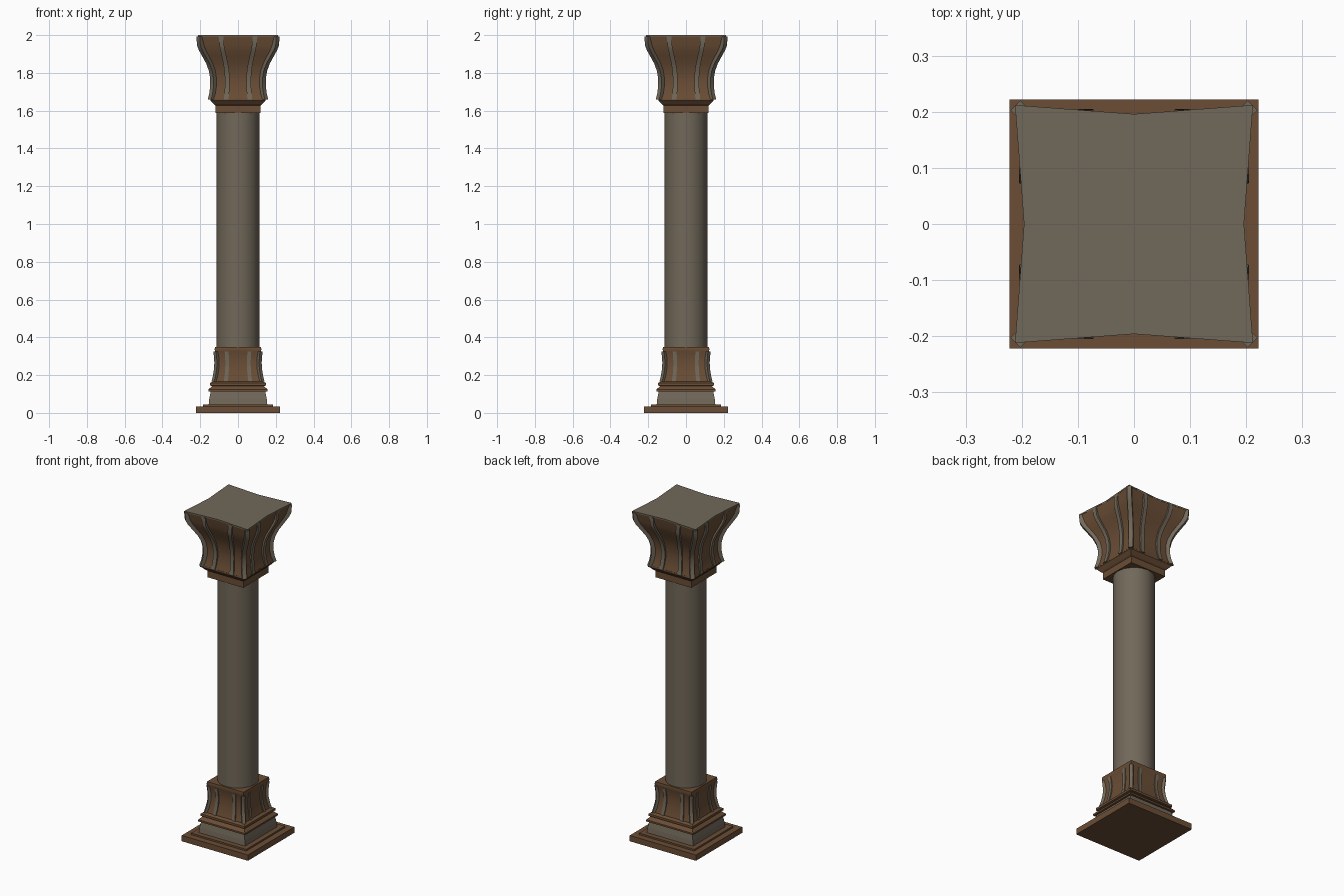
import bpy, bmesh, math
from mathutils import Vector, Matrix

if "Cube" in bpy.data.objects:
    bpy.data.objects.remove(bpy.data.objects["Cube"])


def material(name, rgb):
    m = bpy.data.materials.new(name)
    m.diffuse_color = (*rgb, 1)
    m.use_nodes = True
    m.node_tree.nodes["Principled BSDF"].inputs["Base Color"].default_value = m.diffuse_color
    return m


STONE = material("stone", (0.165, 0.138, 0.10))
BROWN = material("carved_brown", (0.145, 0.075, 0.036))


def finish(bm, name, mat, angle=None):
    bmesh.ops.recalc_face_normals(bm, faces=bm.faces)
    me = bpy.data.meshes.new(name)
    bm.to_mesh(me)
    bm.free()
    ob = bpy.data.objects.new(name, me)
    bpy.context.collection.objects.link(ob)
    me.materials.append(mat)
    if angle:
        bpy.context.view_layer.objects.active = ob
        ob.select_set(True)
        bpy.ops.object.shade_smooth_by_angle(angle=math.radians(angle))
        ob.select_set(False)
    return ob


def skin(bm, rings):
    """Join rings of points into a capped solid."""
    vs = [[bm.verts.new(p) for p in r] for r in rings]
    n = len(vs[0])
    for a, b in zip(vs, vs[1:]):
        for i in range(n):
            j = (i + 1) % n
            bm.faces.new((a[i], a[j], b[j], b[i]))
    bm.faces.new(vs[0][::-1])
    bm.faces.new(vs[-1])


def square_loft(name, profile, mat, angle=None):
    """Square rings; each level is (z, corner half-width, mid-side half-width)."""
    bm = bmesh.new()
    skin(bm, [[(-c, -c, z), (0, -m, z), (c, -c, z), (m, 0, z),
               (c, c, z), (0, m, z), (-c, c, z), (-m, 0, z)] for z, c, m in profile])
    return finish(bm, name, mat, angle)


def ribs(name, profile, offset, width, depths):
    """Raised strips: two per face plus one on every corner, repeated on four sides."""
    bm = bmesh.new()
    w = width / 2
    r = math.sqrt(0.5)
    for q in range(4):
        rot = Matrix.Rotation(q * math.pi / 2, 3, 'Z')
        for kind in (-1, 1, 0):
            rings = []
            for (z, c, m), d in zip(profile, depths):
                if kind:
                    x = kind * offset * c
                    base = Vector((x, -(m + (c - m) * offset), z))
                    n, t = Vector((0, -1, 0)), Vector((1, 0, 0))
                else:
                    base = Vector((c, -c, z))
                    n, t = Vector((r, -r, 0)), Vector((r, r, 0))
                rings.append([rot @ (base + t * s * w + n * e)
                              for s, e in ((-1, d), (1, d), (1, -0.02), (-1, -0.02))])
            skin(bm, rings)
    return finish(bm, name, STONE, 30)


def levels(*pairs):
    return [(z, h, h) for z, h in pairs]


# stepped foot
square_loft("plinth", levels((0, .222), (.035, .222)), BROWN)
square_loft("plinth_step", levels((.035, .185), (.045, .185)), BROWN)
square_loft("foot_block", levels((.045, .155), (.075, .152), (.115, .144)), STONE)
square_loft("foot_moulding", levels((.113, .157), (.123, .157), (.142, .138),
                                    (.145, .147), (.158, .147), (.166, .134)), BROWN)

# curved pedestal with ribs
ped = levels((.165, .130), (.195, .122), (.23, .116), (.265, .114), (.295, .116), (.325, .121))
square_loft("pedestal", ped + levels((.335, .124), (.35, .122)), BROWN, 30)
ribs("pedestal_ribs", ped, .5, .02, (.005, .006, .006, .006, .006, .003))

# shaft
bm = bmesh.new()
skin(bm, [[(.115 * math.cos(k * math.pi / 8), .115 * math.sin(k * math.pi / 8), z)
           for k in range(16)] for z in (.34, 1.6)])
finish(bm, "shaft", STONE, 30)

# capital collar
square_loft("capital_collar", levels((1.588, .12), (1.628, .12), (1.634, .128),
                                     (1.654, .146), (1.664, .146)), BROWN)

# flared capital bell with ribs and top slab
bell = [(1.66, .147, .146), (1.69, .138, .137), (1.73, .132, .130), (1.77, .132, .129),
        (1.81, .138, .134), (1.85, .152, .146), (1.89, .173, .164), (1.92, .189, .178),
        (1.945, .199, .186), (1.993, .210, .195)]
square_loft("capital_bell", bell, BROWN, 30)
ribs("capital_ribs", bell, .43, .025,
     (.006, .008, .009, .009, .010, .011, .012, .013, .013, .002))
square_loft("capital_top", levels((1.99, .195)) and [(1.992, .211, .196), (2.0, .212, .196)], STONE)
